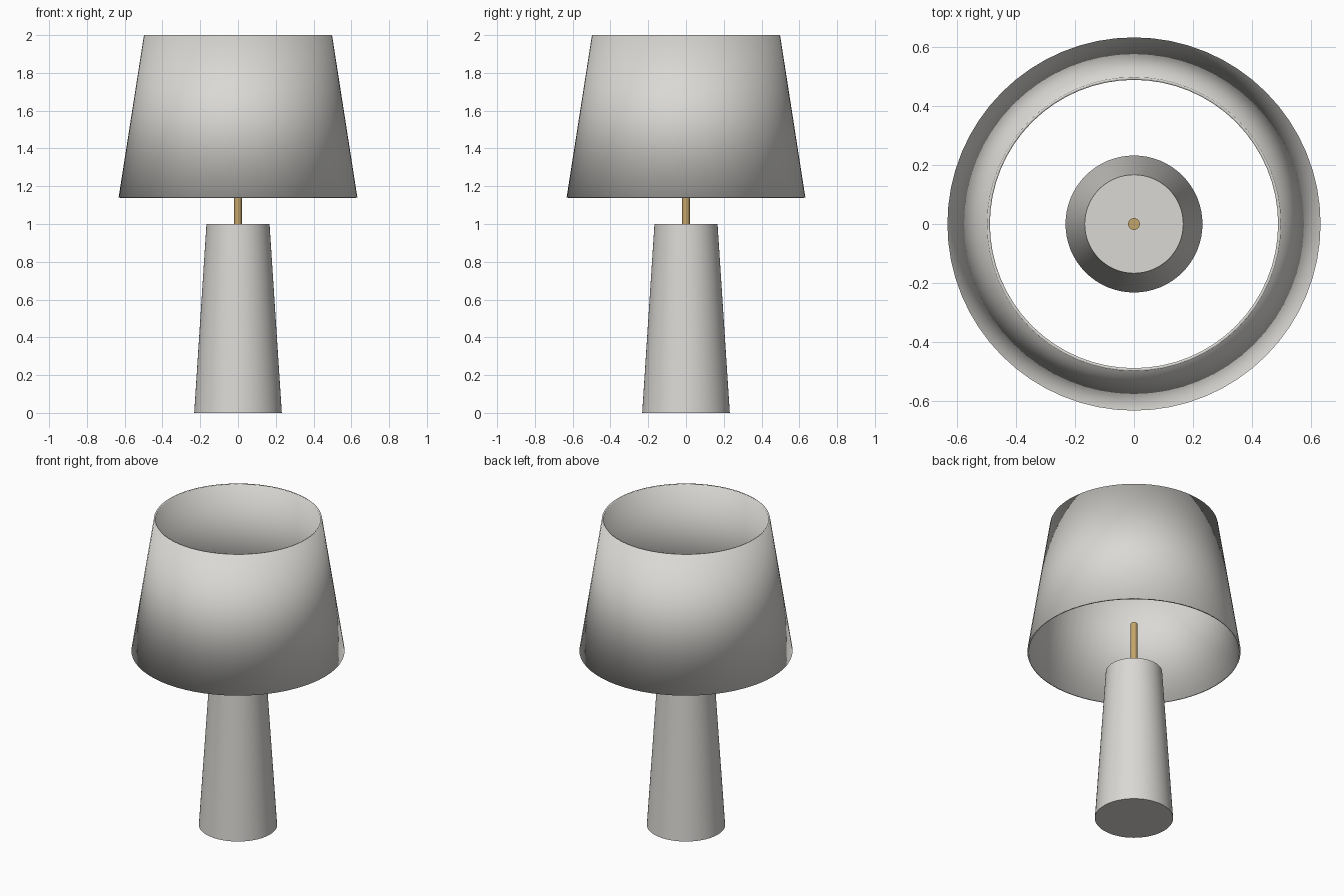
import bpy
import math

cube = bpy.data.objects.get("Cube")
if cube:
    bpy.data.objects.remove(cube, do_unlink=True)


def material(name, rgb):
    mat = bpy.data.materials.new(name)
    mat.use_nodes = True
    mat.diffuse_color = (*rgb, 1)
    mat.node_tree.nodes["Principled BSDF"].inputs["Base Color"].default_value = (*rgb, 1)
    return mat


def cone(name, r_low, r_high, z_low, z_high, mat, sides=64, fill='NGON'):
    """Upright tapered tube or solid between two heights."""
    bpy.ops.mesh.primitive_cone_add(
        vertices=sides, radius1=r_low, radius2=r_high, depth=z_high - z_low,
        end_fill_type=fill, location=(0, 0, (z_low + z_high) / 2))
    obj = bpy.context.object
    obj.name = name
    obj.data.materials.append(mat)
    return obj


off_white = material("warm off white", (0.70, 0.69, 0.66))
brass = material("brass", (0.56, 0.38, 0.15))

# Tapered base and the thin stem rising from it
cone("lamp_base", 0.232, 0.167, 0, 1.0, off_white)
bpy.ops.object.shade_smooth_by_angle(angle=math.radians(30))
cone("stem", 0.02, 0.02, 1.0, 1.33, brass, sides=32)
bpy.ops.object.shade_smooth_by_angle(angle=math.radians(30))

# Open shade: a thin shell, smooth over its rims
shade = cone("lamp_shade", 0.632, 0.498, 1.14, 2.0, off_white, fill='NOTHING')
shell = shade.modifiers.new("thickness", 'SOLIDIFY')
shell.thickness = 0.01
shell.offset = -1
bpy.ops.object.shade_smooth()
